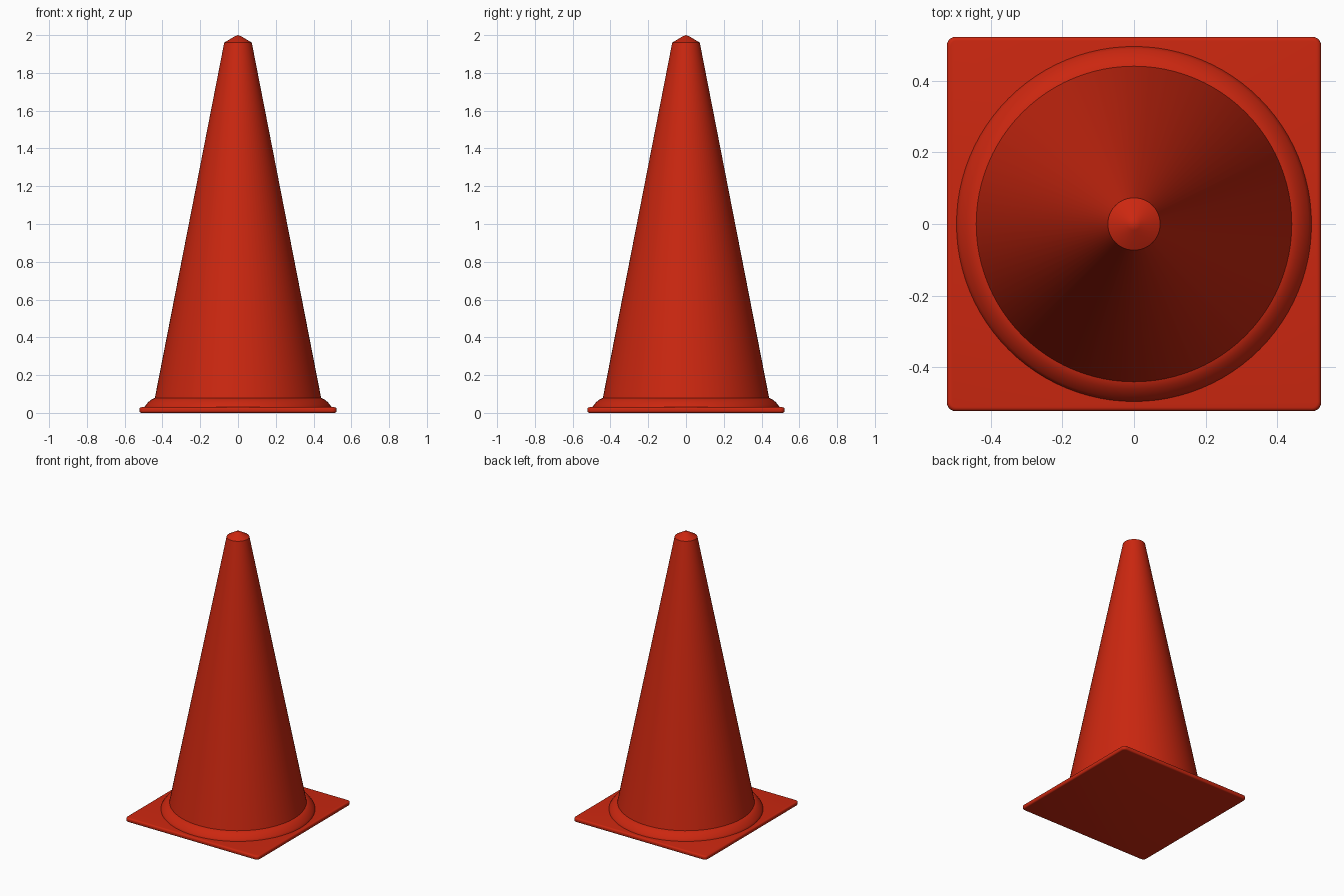
import bpy
import bmesh
import math

cube = bpy.data.objects.get("Cube")
if cube:
    bpy.data.objects.remove(cube, do_unlink=True)

# One colour for the whole cone
red = bpy.data.materials.new("safety_red")
red.use_nodes = True
colour = (0.6, 0.02, 0.005, 1)
red.diffuse_color = colour
red.node_tree.nodes["Principled BSDF"].inputs["Base Color"].default_value = colour


def add_object(name, bm):
    bmesh.ops.recalc_face_normals(bm, faces=bm.faces)
    mesh = bpy.data.meshes.new(name)
    bm.to_mesh(mesh)
    bm.free()
    obj = bpy.data.objects.new(name, mesh)
    bpy.context.collection.objects.link(obj)
    mesh.materials.append(red)
    return obj


def smooth(obj, degrees):
    bpy.ops.object.select_all(action="DESELECT")
    obj.select_set(True)
    bpy.context.view_layer.objects.active = obj
    bpy.ops.object.shade_smooth_by_angle(angle=math.radians(degrees))


def lathe(name, profile, degrees, steps=96):
    """Spin a (radius, height) profile around the z axis."""
    bm = bmesh.new()
    verts = [bm.verts.new((r, 0, z)) for r, z in profile]
    edges = [bm.edges.new(pair) for pair in zip(verts, verts[1:])]
    bmesh.ops.spin(bm, geom=verts + edges, cent=(0, 0, 0), axis=(0, 0, 1),
                   angle=math.tau, steps=steps, use_merge=True)
    bmesh.ops.remove_doubles(bm, verts=bm.verts, dist=0.0001)
    smooth(add_object(name, bm), degrees)


# Square base plate with rounded corners and softened rims
bm = bmesh.new()
bmesh.ops.create_cube(bm, size=1)
bmesh.ops.scale(bm, vec=(1.044, 1.044, 0.03), verts=bm.verts)
bmesh.ops.translate(bm, vec=(0, 0, 0.015), verts=bm.verts)
upright = [e for e in bm.edges if abs(e.verts[0].co.z - e.verts[1].co.z) > 0.01]
bmesh.ops.bevel(bm, geom=upright, offset=0.025, segments=5, profile=0.5, affect="EDGES")
rims = [e for e in bm.edges if abs(e.verts[0].co.z - e.verts[1].co.z) < 0.001]
bmesh.ops.bevel(bm, geom=rims, offset=0.011, segments=4, profile=0.5, affect="EDGES")
smooth(add_object("base_plate", bm), 35)

# Rounded collar where the cone meets the base
lathe("collar", [(0.495, 0.025), (0.495, 0.031), (0.487, 0.043), (0.476, 0.056),
                 (0.461, 0.069), (0.44, 0.08), (0.42, 0.08)], 35)

# Tapered body with a pointed cap
lathe("cone_body", [(0.44, 0.08), (0.073, 1.96)], 30)
lathe("cone_cap", [(0.073, 1.96), (0.018, 1.993), (0, 2.0)], 30)
